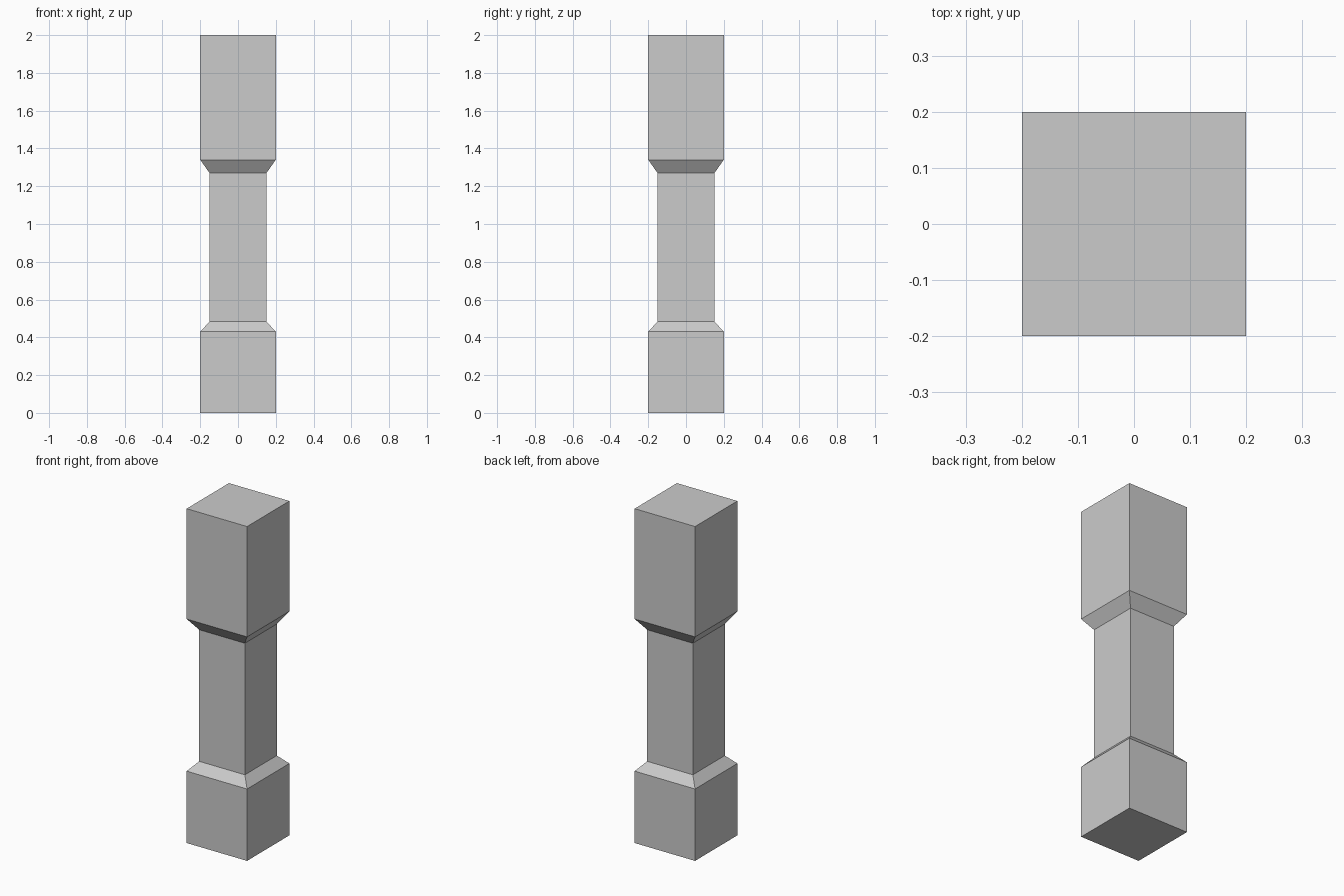
import bpy, bmesh

if "Cube" in bpy.data.objects:
    bpy.data.objects.remove(bpy.data.objects["Cube"])

# Square post profile: (height, half width) from base to top
PROFILE = [(0.0, 0.2), (0.43, 0.2), (0.483, 0.151),
           (1.27, 0.151), (1.34, 0.2), (2.0, 0.2)]


def square_ring(bm, z, h):
    return [bm.verts.new((x * h, y * h, z))
            for x, y in ((-1, -1), (1, -1), (1, 1), (-1, 1))]


def square_post(name, profile):
    bm = bmesh.new()
    rings = [square_ring(bm, z, h) for z, h in profile]
    # Side faces between neighbouring rings
    for low, high in zip(rings, rings[1:]):
        for i in range(4):
            j = (i + 1) % 4
            bm.faces.new((low[i], low[j], high[j], high[i]))
    # Bottom and top caps
    bm.faces.new(rings[0][::-1])
    bm.faces.new(rings[-1])
    mesh = bpy.data.meshes.new(name)
    bm.to_mesh(mesh)
    bm.free()
    obj = bpy.data.objects.new(name, mesh)
    bpy.context.collection.objects.link(obj)
    return obj


# Post with chamfered narrow waist
square_post("post", PROFILE)
